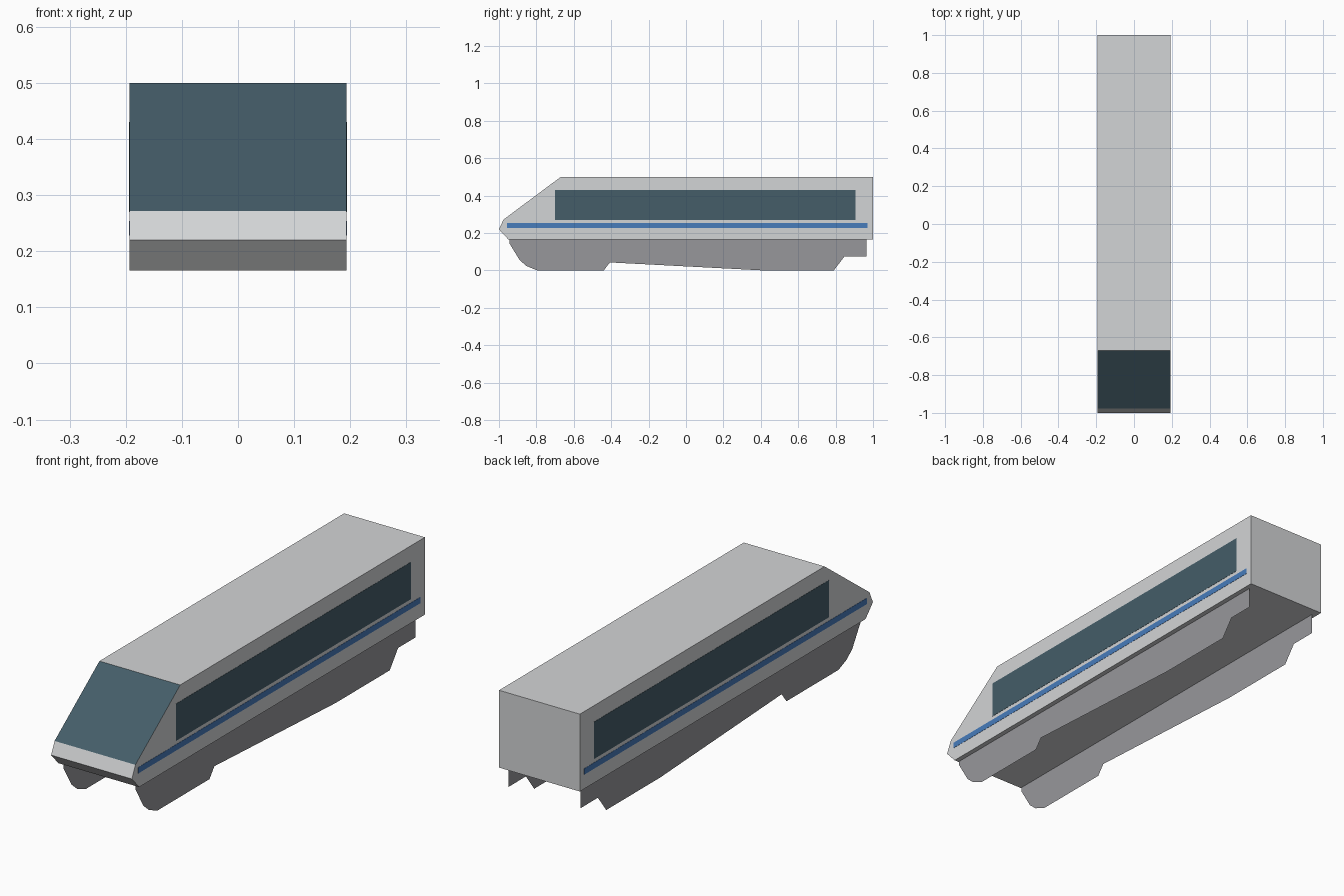
import bpy
import bmesh

cube = bpy.data.objects.get("Cube")
if cube:
    bpy.data.objects.remove(cube, do_unlink=True)


def make_material(name, rgb):
    mat = bpy.data.materials.new(name)
    mat.use_nodes = True
    colour = (*rgb, 1)
    mat.diffuse_color = colour
    mat.node_tree.nodes["Principled BSDF"].inputs["Base Color"].default_value = colour
    return mat


body_paint = make_material("light grey paint", (0.65, 0.66, 0.67))
glass = make_material("dark blue glass", (0.059, 0.11, 0.14))
stripe_paint = make_material("blue stripe paint", (0.063, 0.20, 0.50))
skirt_paint = make_material("mid grey skirt", (0.31, 0.31, 0.33))

HALF_WIDTH = 0.193
SKIRT_X = 0.172
FLOOR = 0.166


def make_profile(name, points, x, materials, depth=0.0):
    """Side profile of (y, z) points at x, extruded along x by depth."""
    bm = bmesh.new()
    face = bm.faces.new([bm.verts.new((x, y, z)) for y, z in points])
    if depth:
        result = bmesh.ops.extrude_face_region(bm, geom=[face], use_keep_orig=True)
        moved = [v for v in result["geom"] if isinstance(v, bmesh.types.BMVert)]
        bmesh.ops.translate(bm, verts=moved, vec=(depth, 0, 0))
        bmesh.ops.recalc_face_normals(bm, faces=bm.faces[:])
    else:
        face.normal_update()
        if face.normal.x * x < 0:
            face.normal_flip()
    mesh = bpy.data.meshes.new(name)
    bm.to_mesh(mesh)
    bm.free()
    for mat in materials:
        mesh.materials.append(mat)
    obj = bpy.data.objects.new(name, mesh)
    bpy.context.collection.objects.link(obj)
    return obj


def rectangle(y0, y1, z0, z1):
    return [(y0, z0), (y1, z0), (y1, z1), (y0, z1)]


# Car body with a sloped nose; the slope is the windscreen
body = make_profile(
    "body",
    [(-0.95, FLOOR), (1, FLOOR), (1, 0.5), (-0.67, 0.5), (-0.976, 0.272), (-1, 0.22)],
    -HALF_WIDTH, [body_paint, glass], 2 * HALF_WIDTH)
for face in body.data.polygons:
    if face.normal.y < -0.3 and 0.5 < face.normal.z < 0.9:
        face.material_index = 1

skirt_profile = [
    (-0.945, FLOOR), (-0.945, 0.147), (-0.89, 0.056), (-0.853, 0.024),
    (-0.795, 0), (-0.44, 0), (-0.407, 0.043), (0.42, 0), (0.79, 0),
    (0.847, 0.075), (0.965, 0.075), (0.965, FLOOR)]

for side, sign in (("left", 1), ("right", -1)):
    # Thin side plates
    plate_x = sign * (HALF_WIDTH - 0.001)
    make_profile(side + "_window", rectangle(-0.70, 0.905, 0.27, 0.43),
                 plate_x, [glass], sign * 0.002)
    make_profile(side + "_stripe", rectangle(-0.957, 0.97, 0.228, 0.254),
                 plate_x, [stripe_paint], sign * 0.002)
    # Sheet skirt below the floor
    make_profile(side + "_skirt", skirt_profile, sign * SKIRT_X, [skirt_paint])
